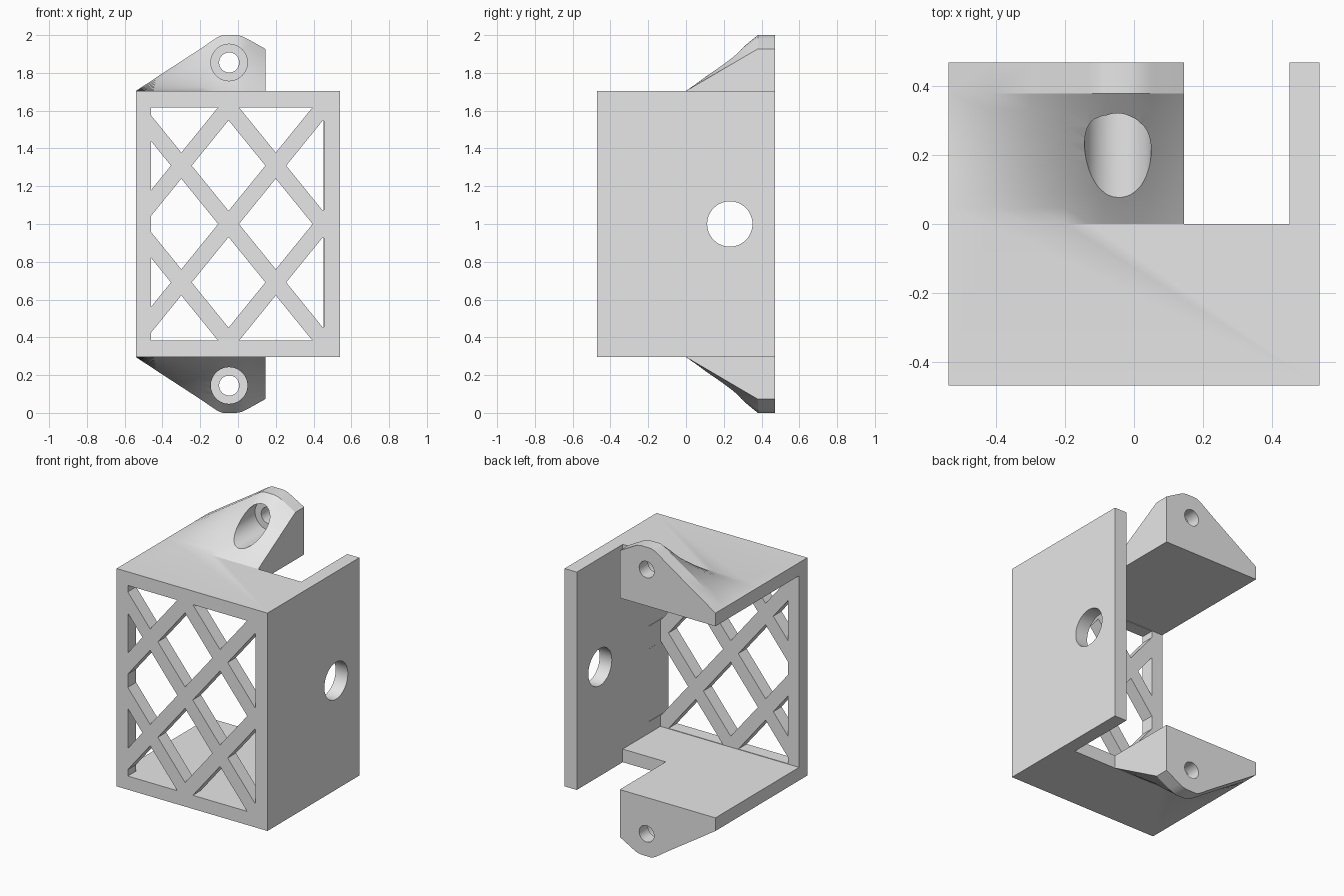
import bpy, bmesh, math
from mathutils import Matrix, Vector

cube = bpy.data.objects.get("Cube")
if cube:
    bpy.data.objects.remove(cube, do_unlink=True)

# Overall sizes
W, D = 0.54, 0.47            # half width, half depth
BOTTOM, TOP, MID = 0.295, 1.705, 1.0
WALL = 0.085
EAR_EDGE = 0.145             # +x end of the mounting ears

grey = bpy.data.materials.new("light grey plastic")
grey.use_nodes = True
grey.diffuse_color = (0.8, 0.8, 0.8, 1)
grey.node_tree.nodes["Principled BSDF"].inputs["Base Color"].default_value = (0.8, 0.8, 0.8, 1)


def finish(name, bm):
    bmesh.ops.recalc_face_normals(bm, faces=bm.faces)
    mesh = bpy.data.meshes.new(name)
    bm.to_mesh(mesh)
    bm.free()
    mesh.materials.append(grey)
    obj = bpy.data.objects.new(name, mesh)
    bpy.context.collection.objects.link(obj)
    return obj


def box(name, lo, hi):
    bm = bmesh.new()
    lo, hi = Vector(lo), Vector(hi)
    size = Matrix.Diagonal((*(hi - lo), 1))
    bmesh.ops.create_cube(bm, size=1, matrix=Matrix.Translation((lo + hi) / 2) @ size)
    return finish(name, bm)


def cylinder(name, centre, radius, length, axis):
    bm = bmesh.new()
    turn = Matrix.Rotation(math.pi / 2, 4, axis)
    bmesh.ops.create_cone(bm, cap_ends=True, segments=48, radius1=radius, radius2=radius,
                          depth=length, matrix=Matrix.Translation(centre) @ turn)
    return finish(name, bm)


def combine(target, tool, operation):
    """Apply an exact boolean and discard the tool."""
    tool.hide_render = True
    mod = target.modifiers.new("boolean", 'BOOLEAN')
    mod.operation, mod.solver, mod.object = operation, 'EXACT', tool
    bpy.ops.object.select_all(action='DESELECT')
    bpy.context.view_layer.objects.active = target
    target.select_set(True)
    bpy.ops.object.modifier_apply(modifier=mod.name)
    bpy.data.objects.remove(tool, do_unlink=True)


def clip(points, axis, limit, sign):
    """Keep the part of a polygon where sign * coordinate <= sign * limit."""
    out = []
    for a, b in zip(points, points[1:] + points[:1]):
        da, db = sign * (a[axis] - limit), sign * (b[axis] - limit)
        if da <= 0:
            out.append(a)
        if da * db < 0:
            out.append(a.lerp(b, da / (da - db)))
    return out


def lattice_windows():
    """Staggered diamond prisms trimmed to the frame opening."""
    bm = bmesh.new()
    dx, dz, half_w, half_h = 0.25, 0.309, 0.195, 0.24
    for i in range(-2, 3):
        for j in range(-2, 3):
            if (i + j) % 2 == 0:
                continue
            c = Vector((-0.05 + i * dx, MID + j * dz))
            poly = [c + Vector(o) for o in ((half_w, 0), (0, half_h), (-half_w, 0), (0, -half_h))]
            for axis, limit, sign in ((0, -0.46, -1), (0, 0.454, 1),
                                      (1, BOTTOM + WALL + 0.003, -1), (1, TOP - WALL - 0.003, 1)):
                poly = clip(poly, axis, limit, sign)
            if len(poly) < 3:
                continue
            face = bm.faces.new([bm.verts.new((p.x, -D - 0.1, p.y)) for p in poly])
            ext = bmesh.ops.extrude_face_region(bm, geom=[face])
            moved = [g for g in ext["geom"] if isinstance(g, bmesh.types.BMVert)]
            bmesh.ops.translate(bm, verts=moved, vec=(0, 0.3, 0))
    return finish("lattice_cutter", bm)


def ear(side):
    """Sloping screw ear lofted from the rear plate down to the middle of the body."""
    outline = [(-W, 0), (-0.42, 0.079), (-0.3, 0.157), (-0.2, 0.222), (-0.13, 0.27), (-0.105, 0.286),
               (-0.08, 0.295), (-0.01, 0.295), (0.02, 0.29), (0.05, 0.275), (EAR_EDGE, 0.222)]
    steps, reach = 8, 0.38
    rows = [(D, 1)] + [(reach * k / steps, k / steps) for k in range(steps, -1, -1)]
    bm = bmesh.new()
    loops = []
    for y, t in rows:
        section = [(x, h * t ** (1.08 - 0.4 * (x + 0.05))) for x, h in outline]
        section += [(EAR_EDGE, -0.04), (-W, -0.04)]
        loops.append([bm.verts.new((x, y, MID + side * (TOP - MID + h))) for x, h in section])
    n = len(loops[0])
    for a, b in zip(loops, loops[1:]):
        for k in range(n):
            m = (k + 1) % n
            bm.faces.new((a[k], a[m], b[m], b[k]))
    bm.faces.new(loops[0])
    bmesh.ops.remove_doubles(bm, verts=bm.verts, dist=1e-5)
    # Close the front end below the plate surface
    bmesh.ops.holes_fill(bm, edges=[e for e in bm.edges if e.is_boundary])
    bmesh.ops.triangulate(bm, faces=bm.faces)
    return finish("screw_ear", bm)


# Bracket body: block hollowed towards the back and the open side
bracket = box("bracket_body", (-W, -D, BOTTOM), (W, D, TOP))
combine(bracket, box("cavity", (-1, -D + WALL, BOTTOM + WALL), (0.453, 1, TOP - WALL)), 'DIFFERENCE')

# Rear notch between plates and side wall
combine(bracket, box("notch", (EAR_EDGE, 0, -1), (0.453, 1, 3)), 'DIFFERENCE')

# Front lattice and side wall hole
combine(bracket, lattice_windows(), 'DIFFERENCE')
combine(bracket, cylinder("wall_hole", (0.5, 0.232, MID), 0.12, 0.3, 'Y'), 'DIFFERENCE')

# Screw ears above and below, with counterbored holes
for side in (1, -1):
    combine(bracket, ear(side), 'UNION')
    z = MID + side * 0.855
    combine(bracket, cylinder("counterbore", (-0.047, 0.13, z), 0.097, 0.5, 'X'), 'DIFFERENCE')
    combine(bracket, cylinder("screw_hole", (-0.047, 0.45, z), 0.053, 0.4, 'X'), 'DIFFERENCE')

bpy.ops.object.shade_smooth_by_angle(angle=math.radians(20))
